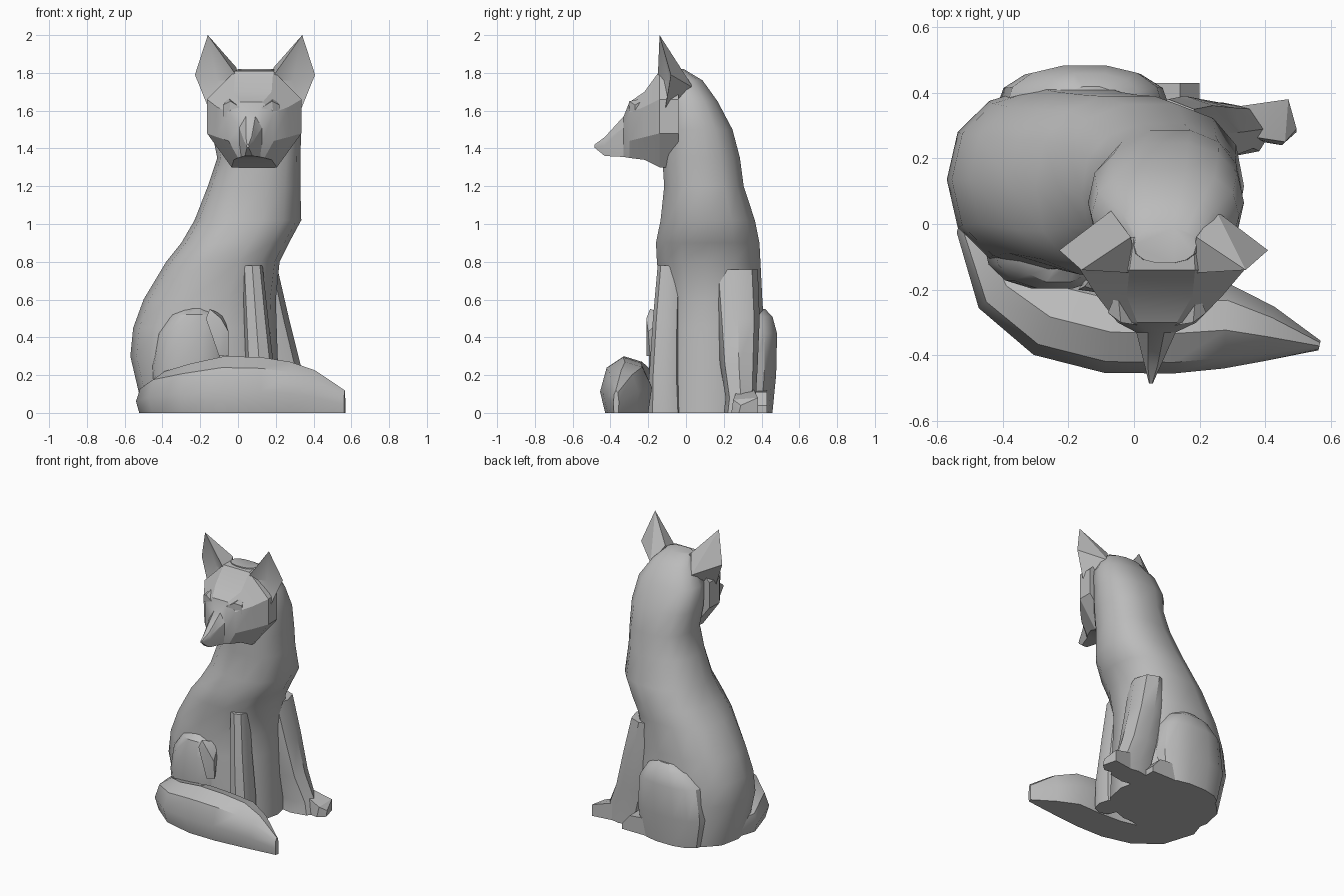
import bpy, bmesh, math
from mathutils import Vector

cube = bpy.data.objects.get("Cube")
if cube:
    bpy.data.objects.remove(cube, do_unlink=True)

grey = bpy.data.materials.new("plain_grey")
grey.use_nodes = True
grey.diffuse_color = (0.5, 0.5, 0.5, 1)
grey.node_tree.nodes["Principled BSDF"].inputs["Base Color"].default_value = (0.5, 0.5, 0.5, 1)


def finish(name, bm, angle=35):
    bmesh.ops.recalc_face_normals(bm, faces=bm.faces)
    mesh = bpy.data.meshes.new(name)
    bm.to_mesh(mesh)
    bm.free()
    mesh.materials.append(grey)
    ob = bpy.data.objects.new(name, mesh)
    bpy.context.collection.objects.link(ob)
    bpy.ops.object.select_all(action='DESELECT')
    ob.select_set(True)
    bpy.context.view_layer.objects.active = ob
    bpy.ops.object.shade_smooth_by_angle(angle=math.radians(angle))
    return ob


def loft(name, rings, angle=35):
    """Skin a list of equal point rings and cap both ends."""
    bm = bmesh.new()
    loops = [[bm.verts.new(p) for p in ring] for ring in rings]
    n = len(loops[0])
    for a, b in zip(loops, loops[1:]):
        for i in range(n):
            j = (i + 1) % n
            bm.faces.new((a[i], a[j], b[j], b[i]))
    bm.faces.new(loops[0])
    bm.faces.new(loops[-1])
    return finish(name, bm, angle)


def level(z, x0, x1, y0, y1, n=14, power=0.85):
    """Rounded-box ring at height z between the given limits."""
    ring = []
    for i in range(n):
        a = math.tau * i / n
        c, s = math.cos(a), math.sin(a)
        ring.append(((x0 + x1) / 2 + (x1 - x0) / 2 * math.copysign(abs(c) ** power, c),
                     (y0 + y1) / 2 + (y1 - y0) / 2 * math.copysign(abs(s) ** power, s), z))
    return ring


def hull(name, points):
    bm = bmesh.new()
    for p in points:
        bm.verts.new(p)
    bmesh.ops.convex_hull(bm, input=bm.verts)
    return finish(name, bm, 25)


# Body, neck and back of the head
loft("body", [level(*s) for s in (
    (0, -.50, .22, -.16, .42), (.3, -.57, .21, -.16, .43), (.45, -.555, .205, -.15, .42),
    (.6, -.50, .20, -.14, .41), (.8, -.38, .22, -.16, .40), (.9, -.30, .27, -.165, .395),
    (1.02, -.23, .335, -.14, .37), (1.2, -.16, .33, -.12, .31), (1.35, -.11, .33, -.13, .29),
    (1.5, -.14, .335, -.12, .25), (1.65, -.13, .32, -.12, .17), (1.76, -.05, .25, -.12, .09),
    (1.82, .0, .19, -.12, -.01))])

# Haunches
loft("left_haunch", [level(*s) for s in (
    (0, -.38, .08, .22, .46), (.2, -.42, .11, .22, .48), (.42, -.39, .09, .22, .485),
    (.51, -.30, .03, .24, .46), (.55, -.22, -.04, .28, .42))])
loft("right_haunch", [level(*s) for s in (
    (0, -.44, -.05, -.18, .1), (.25, -.46, -.05, -.20, .1), (.42, -.43, -.05, -.20, .1),
    (.52, -.36, -.10, -.18, .1), (.56, -.28, -.16, -.13, .05))])

# Folded knee and hind foot
hull("right_knee", [(-.15, -.19, .55), (-.17, -.2, .5), (-.09, -.21, .5), (-.05, -.2, .43),
                    (-.10, -.21, .3), (-.05, -.19, .3), (-.08, -.1, .52), (-.1, -.1, .3)])
hull("left_hind_foot", [(x, y, z) for x, h in ((-.1, .13), (.14, .11), (.2, .04))
                        for y in (.32, .43) for z in (0, h)])

# Front legs, the left one flaring out to its paw
loft("right_front_leg", [level(*s, 8) for s in (
    (0, .04, .20, -.20, -.02), (.2, .04, .195, -.195, -.03), (.5, .03, .16, -.175, -.03),
    (.78, .02, .13, -.15, -.02))])
loft("left_front_leg", [level(*s, 8) for s in (
    (0, .12, .42, .20, .37), (.08, .12, .40, .21, .37), (.26, .08, .33, .18, .38),
    (.5, .04, .27, .16, .39), (.76, .0, .21, .14, .38))])
hull("left_front_paw", [(.33, .26, 0), (.33, .36, 0), (.33, .27, .12), (.33, .36, .12),
                        (.45, .24, 0), (.47, .38, 0), (.46, .25, .07), (.47, .38, .08),
                        (.495, .28, 0), (.495, .29, .04)])

# Tail sweeping round the front: x, y, half width, height
path = [(-.40, .12, .09, .13), (-.455, -.02, .085, .16), (-.38, -.18, .12, .22),
        (-.25, -.27, .14, .26), (-.07, -.315, .14, .30), (.12, -.32, .135, .295),
        (.28, -.31, .13, .27), (.41, -.335, .085, .225), (.565, -.37, .015, .12)]
section = [(-.8, 0), (-1, .38), (-.75, .8), (-.1, 1), (.6, .9), (1, .5), (.85, 0)]
rings = []
for i, (x, y, w, h) in enumerate(path):
    a, b = path[max(i - 1, 0)], path[min(i + 1, len(path) - 1)]
    side = Vector((a[1] - b[1], b[0] - a[0], 0)).normalized()
    rings.append([Vector((x, y, h * v)) + side * w * u for u, v in section])
loft("tail", rings, 40)

# Face: y, top half width and height, cheek half width, high, low, jaw half width and height
face = [(-.04, .09, 1.82, .245, 1.66, 1.48, .11, 1.30), (-.14, .10, 1.81, .25, 1.66, 1.48, .12, 1.30),
        (-.22, .10, 1.70, .19, 1.62, 1.46, .10, 1.34), (-.30, .06, 1.645, .12, 1.59, 1.44, .07, 1.35),
        (-.33, .025, 1.57, .06, 1.51, 1.43, .05, 1.355), (-.43, .015, 1.46, .025, 1.44, 1.415, .02, 1.36),
        (-.485, .004, 1.42, .006, 1.415, 1.41, .004, 1.405)]
rings = []
for y, tw, tz, cw, hi, lo, jw, jz in face:
    mid = .09 + .1 * min(0, y + .1)
    half = [(tw, tz), (cw, hi), (cw, lo), (jw, jz)]
    rings.append([(mid + u, y, v) for u, v in half] + [(mid - u, y, v) for u, v in reversed(half)])
loft("face", rings, 25)

# Brows and cupped ears, mirrored across the head
brow = [(.045, -.31, 1.61), (.11, -.30, 1.65), (.15, -.27, 1.63), (.15, -.27, 1.57),
        (.12, -.295, 1.56), (.12, -.2, 1.67)]
tip, outer, low, inner, back, cup, crest = range(7)
ear = [(.25, -.14, 2.0), (.318, -.08, 1.79), (.245, -.11, 1.61), (.08, -.15, 1.76),
       (.16, .04, 1.72), (.2, -.09, 1.76), (.10, -.04, 1.83)]
ear_faces = [(tip, inner, cup), (inner, low, cup), (low, outer, cup), (outer, tip, cup),
             (tip, crest, inner), (tip, back, crest), (tip, outer, back), (outer, low, back),
             (inner, crest, back), (inner, back, low)]
for name, s in (("left", 1), ("right", -1)):
    hull(name + "_brow", [(.07 + s * x, y, z) for x, y, z in brow])
    bm = bmesh.new()
    vs = [bm.verts.new((.09 + s * x, y, z)) for x, y, z in ear]
    for f in ear_faces:
        bm.faces.new([vs[k] for k in f])
    finish(name + "_ear", bm, 25)
